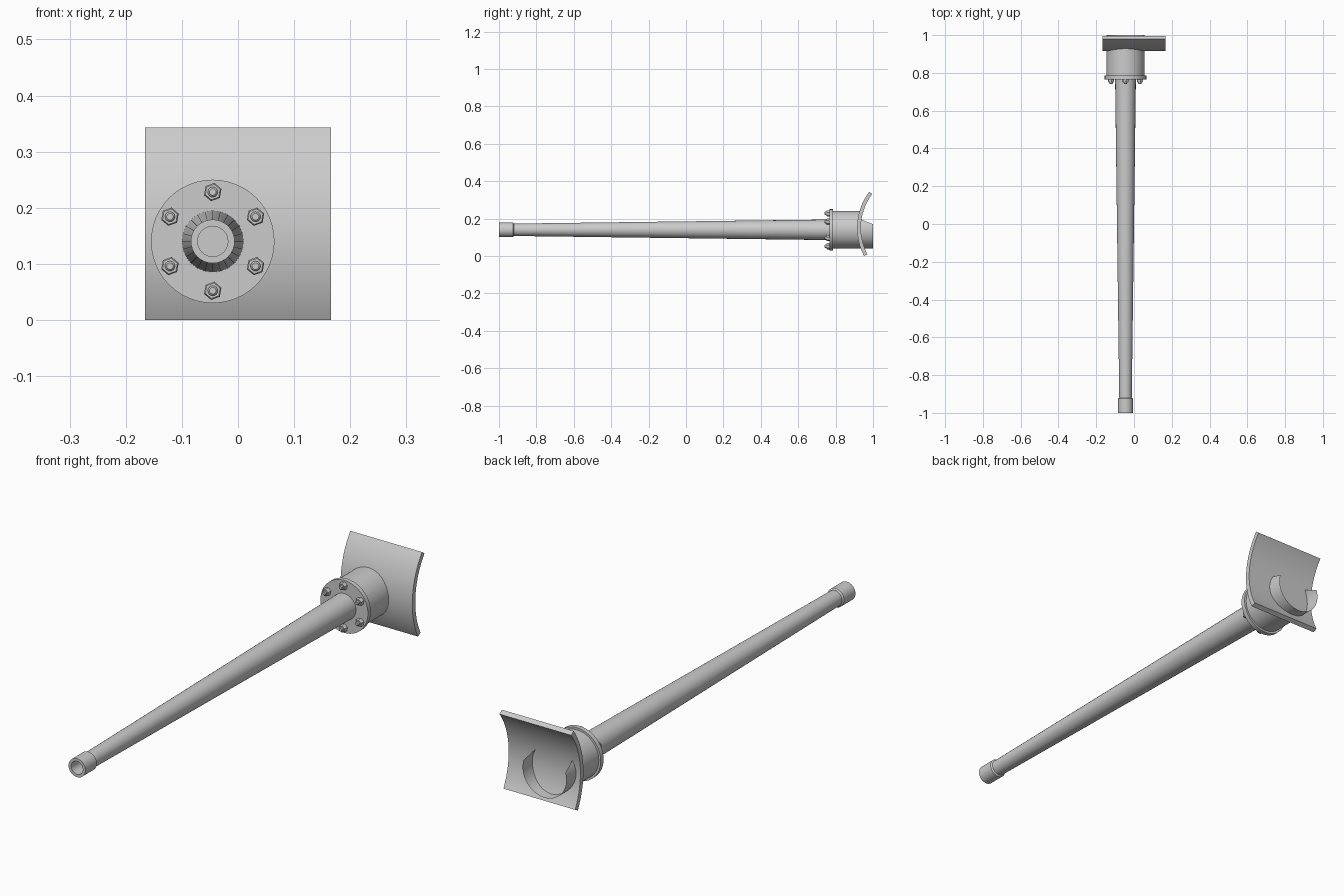
import bpy, bmesh, math
from mathutils import Vector

if "Cube" in bpy.data.objects:
    bpy.data.objects.remove(bpy.data.objects["Cube"])

AX, AZ = -0.045, 0.14          # barrel axis, running along y

grey = bpy.data.materials.new("plain grey")
grey.diffuse_color = (0.6, 0.6, 0.6, 1)
grey.use_nodes = True
grey.node_tree.nodes["Principled BSDF"].inputs["Base Color"].default_value = grey.diffuse_color


def finish(name, bm, angle=35, fix_normals=True):
    if fix_normals:
        bmesh.ops.recalc_face_normals(bm, faces=bm.faces)
    me = bpy.data.meshes.new(name)
    bm.to_mesh(me)
    bm.free()
    ob = bpy.data.objects.new(name, me)
    bpy.context.collection.objects.link(ob)
    me.materials.append(grey)
    bpy.ops.object.select_all(action='DESELECT')
    ob.select_set(True)
    bpy.context.view_layer.objects.active = ob
    bpy.ops.object.shade_smooth_by_angle(angle=math.radians(angle))
    return ob


def lathe(name, profile, sides, x=AX, z=AZ, angle=35, turn=0.0, caps=(True, True)):
    """Revolve (y, radius) pairs around an axis parallel to y."""
    bm = bmesh.new()
    rings = []
    for y, r in profile:
        rings.append([bm.verts.new((x + r * math.cos(turn + math.tau * i / sides), y,
                                    z + r * math.sin(turn + math.tau * i / sides)))
                      for i in range(sides)])
    for a, b in zip(rings, rings[1:]):
        for i in range(sides):
            j = (i + 1) % sides
            bm.faces.new((a[i], a[j], b[j], b[i]))
    if caps[0]:
        bm.faces.new(rings[0])
    if caps[1]:
        bm.faces.new(rings[-1])
    return finish(name, bm, angle)


# Tapered barrel and the hollow muzzle ring
lathe("barrel", [(-0.925, 0.033), (0.77, 0.055)], 24)
lathe("muzzle", [(-0.93, 0.027), (-1.0, 0.027), (-1.0, 0.039),
                 (-0.925, 0.039), (-0.92, 0.033)], 32)

# Bolted flange
lathe("flange", [(0.766, 0.110), (0.785, 0.110)], 48)

# Six nuts with bolt ends
for k in range(6):
    a = math.radians(90 + 60 * k)
    bx, bz = AX + 0.088 * math.cos(a), AZ + 0.088 * math.sin(a)
    lathe("nut", [(0.767, 0.0165), (0.755, 0.0165), (0.750, 0.014)], 6,
          bx, bz, angle=20, turn=math.radians(20))
    lathe("bolt_end", [(0.752, 0.009), (0.744, 0.009), (0.741, 0.006)], 16, bx, bz)

# Collar tube: passes through the shield, upper rear cut off by a sloping plane
bm = bmesh.new()
R, N = 0.101, 64
front, back = [], []
for i in range(N):
    t = math.tau * i / N
    x, z = AX + R * math.cos(t), AZ + R * math.sin(t)
    front.append(bm.verts.new((x, 0.78, z)))
    back.append(bm.verts.new((x, 1.0, z)))
for i in range(N):
    j = (i + 1) % N
    bm.faces.new((front[i], front[j], back[j], back[i]))
# split just inside the shield, then along the slope
bmesh.ops.bisect_plane(bm, geom=bm.verts[:] + bm.edges[:] + bm.faces[:],
                       plane_co=(0, 0.93, 0), plane_no=(0, 1, 0))
rear = [f for f in bm.faces if f.calc_center_median().y > 0.93]
geom = list({v for f in rear for v in f.verts}) + list({e for f in rear for e in f.edges}) + rear
bmesh.ops.bisect_plane(bm, geom=geom, plane_co=(0, 0.925, 0.20), plane_no=(0, 0.03, 0.075))
cut = Vector((0, 0.03, 0.075))
gone = [f for f in bm.faces if f.calc_center_median().y > 0.93
        and (f.calc_center_median() - Vector((0, 0.925, 0.20))).dot(cut) > 1e-6]
bmesh.ops.delete(bm, geom=gone, context='FACES')
finish("collar", bm)

# Curved shield: arc cross-section swept along x
bm = bmesh.new()
CY, CZ, RO, RI, STEPS = 1.235, 0.150, 0.32, 0.30, 32
a0, a1 = -math.asin(0.150 / RO), math.asin(0.193 / RO)
angs = [a0 + (a1 - a0) * i / STEPS for i in range(STEPS + 1)]
outline = [(CY - RO * math.cos(a), CZ + RO * math.sin(a)) for a in angs]
outline += [(CY - RI * math.cos(a), CZ + RI * math.sin(a)) for a in reversed(angs)]
left = [bm.verts.new((-0.166, y, z)) for y, z in outline]
right = [bm.verts.new((0.166, y, z)) for y, z in outline]
n = len(outline)
for i in range(n):
    j = (i + 1) % n
    bm.faces.new((left[i], left[j], right[j], right[i]))
for side in (left, right):
    for i in range(STEPS):
        bm.faces.new((side[i], side[i + 1], side[n - 2 - i], side[n - 1 - i]))
finish("curved_shield", bm)
